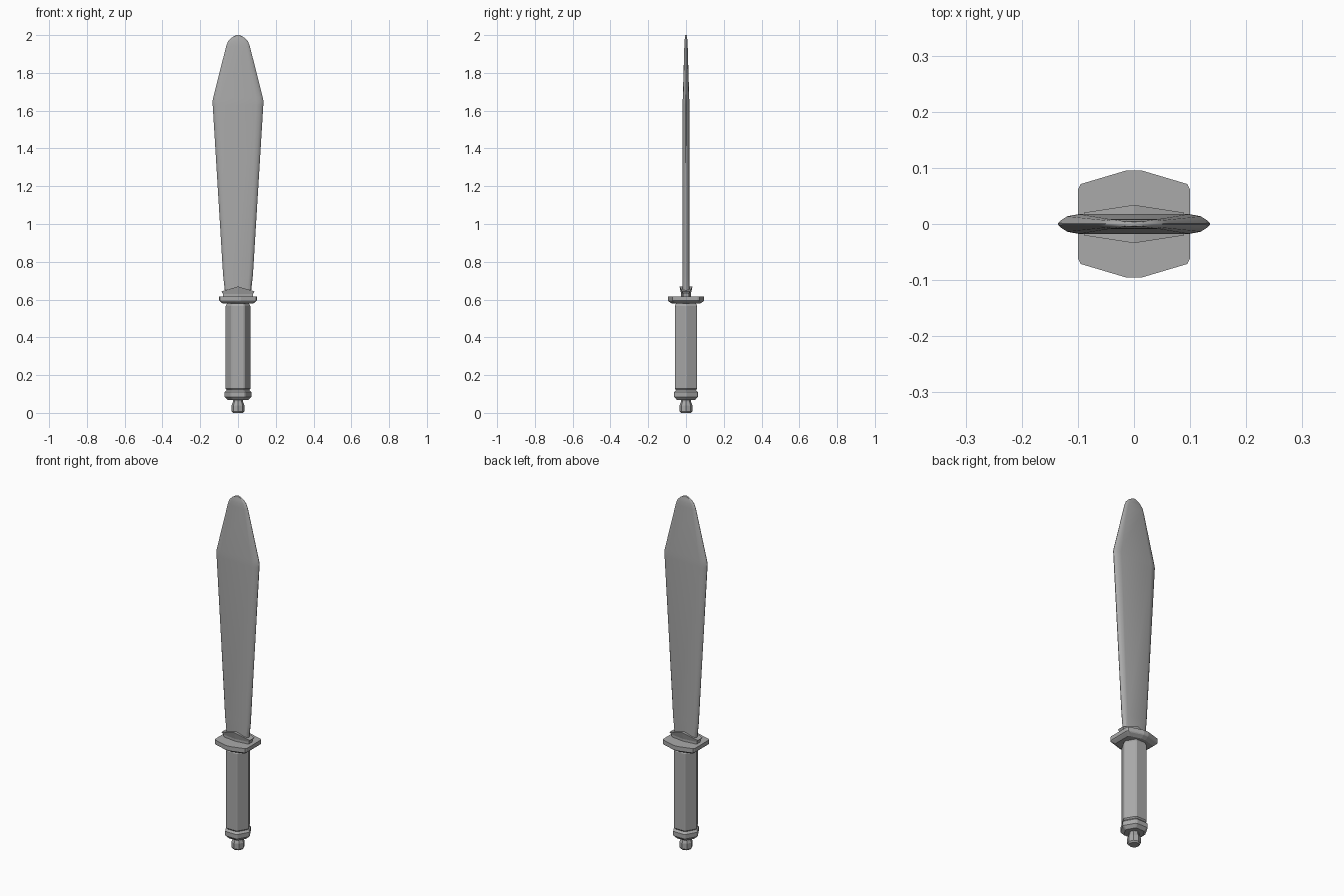
import bpy, bmesh
from math import cos, sin, tau

if "Cube" in bpy.data.objects:
    bpy.data.objects.remove(bpy.data.objects["Cube"])

GREY = (0.4, 0.4, 0.4, 1)
steel = bpy.data.materials.new("grey_metal")
steel.use_nodes = True
steel.diffuse_color = GREY
steel.node_tree.nodes["Principled BSDF"].inputs["Base Color"].default_value = GREY


def loft(name, profile, levels, peak=0):
    """Stack a closed outline at (z, x scale, y scale); peak lifts the top middle."""
    bm = bmesh.new()
    rings = []
    for i, (z, sx, sy) in enumerate(levels):
        lift = peak if i == len(levels) - 1 else 0
        rings.append([bm.verts.new((x * sx, y * sy, z + lift * (1 - abs(x))))
                      for x, y in profile])
    n = len(profile)
    for a, b in zip(rings, rings[1:]):
        for i in range(n):
            j = (i + 1) % n
            bm.faces.new((a[i], a[j], b[j], b[i]))
    bm.faces.new(rings[0][::-1])
    if peak:  # ridge running front to back
        r = rings[-1]
        bm.faces.new((r[0], r[1], r[4], r[5]))
        bm.faces.new((r[1], r[2], r[3], r[4]))
    else:
        bm.faces.new(rings[-1])
    bmesh.ops.recalc_face_normals(bm, faces=bm.faces)
    mesh = bpy.data.meshes.new(name)
    bm.to_mesh(mesh)
    bm.free()
    mesh.materials.append(steel)
    obj = bpy.data.objects.new(name, mesh)
    bpy.context.collection.objects.link(obj)
    return obj


def ngon(n):
    return [(cos(tau * i / n), sin(tau * i / n)) for i in range(n)]


def mirrored(quarter):
    """Mirror a quarter outline, given from +x to +y, into all quadrants."""
    half = quarter + [(-x, y) for x, y in reversed(quarter)]
    full = half + [(-x, -y) for x, y in half]
    return [p for i, p in enumerate(full) if p != full[i - 1]]


# Hexagon with narrow chamfered corners
hexagon = ngon(6)
soft_hex = []
for i, (x, y) in enumerate(hexagon):
    for k in (i - 1, (i + 1) % 6):
        px, py = hexagon[k]
        soft_hex.append((x + (px - x) * 0.07, y + (py - y) * 0.07))

# Pommel knob
loft("pommel_knob", ngon(8), [
    (0, 0.027, 0.027), (0.008, 0.034, 0.034), (0.04, 0.034, 0.034),
    (0.06, 0.026, 0.026), (0.08, 0.026, 0.026)])

# Pommel ring
loft("pommel_ring", soft_hex, [
    (0.068, 0.055, 0.055), (0.085, 0.073, 0.073),
    (0.11, 0.073, 0.073), (0.122, 0.06, 0.06)])

# Grip
loft("grip", soft_hex, [
    (0.115, 0.056, 0.056), (0.128, 0.068, 0.068),
    (0.565, 0.068, 0.068), (0.585, 0.058, 0.058)])

# Guard plate
guard = mirrored([(1, 0.64), (0.95, 0.75), (0.15, 1)])
loft("guard", guard, [
    (0.578, 0.08, 0.073), (0.59, 0.095, 0.092),
    (0.595, 0.1, 0.095), (0.617, 0.1, 0.095)])

# Collar at the blade root, with a raised middle
collar = [(1, 0.6), (0, 1), (-1, 0.6), (-1, -0.6), (0, -1), (1, -0.6)]
loft("blade_collar", collar, [
    (0.61, 0.077, 0.026), (0.63, 0.08, 0.026), (0.643, 0.089, 0.034)], peak=0.026)

# Leaf-shaped blade, flat in the middle with rounded edges
section = mirrored([(1, 0.08), (0.96, 0.4), (0.88, 0.78), (0.72, 1)])
blade = loft("blade", section, [
    (0.6, 0.067, 0.018), (0.65, 0.07, 0.018), (0.73, 0.079, 0.018),
    (1.63, 0.134, 0.018), (1.65, 0.135, 0.0175), (1.67, 0.131, 0.017),
    (1.94, 0.063, 0.009), (1.965, 0.054, 0.008), (1.985, 0.036, 0.006),
    (1.996, 0.018, 0.005), (2.0, 0.006, 0.004)])
bpy.ops.object.select_all(action="DESELECT")
blade.select_set(True)
bpy.context.view_layer.objects.active = blade
bpy.ops.object.shade_smooth_by_angle(angle=0.5)
